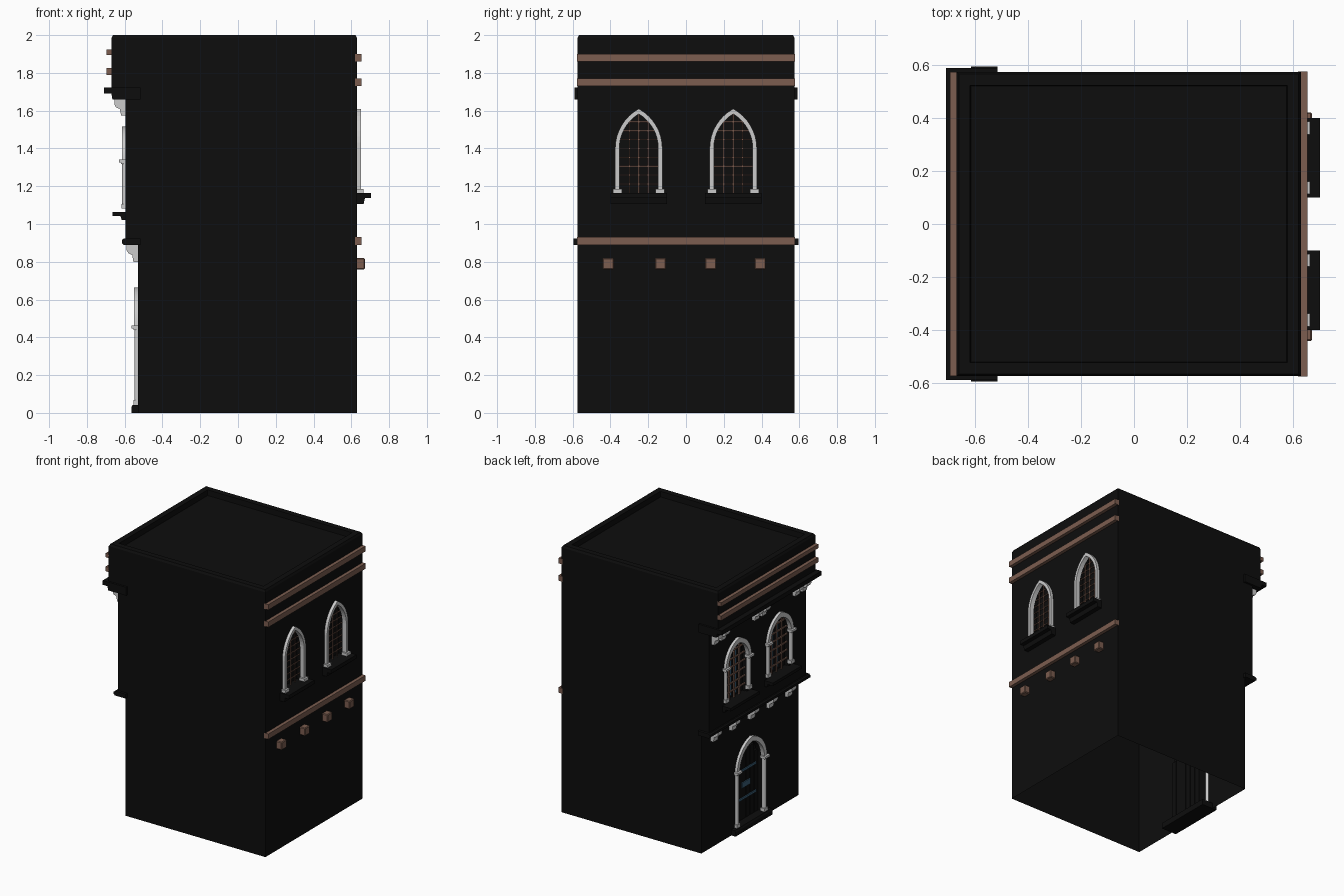
import bpy, bmesh, math
from mathutils import Matrix, Vector

if "Cube" in bpy.data.objects:
    bpy.data.objects.remove(bpy.data.objects["Cube"])


def material(name, rgb):
    m = bpy.data.materials.new(name)
    m.diffuse_color = (*rgb, 1)
    m.use_nodes = True
    m.node_tree.nodes["Principled BSDF"].inputs["Base Color"].default_value = m.diffuse_color
    return m


BLACK = material("dark_plaster", (0.004, 0.004, 0.004))
BROWN = material("brown_wood", (0.2, 0.11, 0.08))
BLUE = material("blue_iron", (0.04, 0.11, 0.18))


def finish(name, bm, mat=None, smooth=False):
    bmesh.ops.recalc_face_normals(bm, faces=bm.faces)
    me = bpy.data.meshes.new(name)
    bm.to_mesh(me)
    bm.free()
    ob = bpy.data.objects.new(name, me)
    bpy.context.collection.objects.link(ob)
    if mat:
        me.materials.append(mat)
    if smooth:
        bpy.ops.object.select_all(action='DESELECT')
        ob.select_set(True)
        bpy.context.view_layer.objects.active = ob
        bpy.ops.object.shade_smooth_by_angle(angle=math.radians(40))
    return ob


def box(bm, x0, x1, y0, y1, z0, z1):
    m = Matrix.Translation(((x0 + x1) / 2, (y0 + y1) / 2, (z0 + z1) / 2))
    bmesh.ops.create_cube(bm, size=1, matrix=m @ Matrix.Diagonal((abs(x1 - x0), y1 - y0, z1 - z0, 1)))


def prism(bm, pts, a, b, axis):
    """Extrude a (y,z) outline along x, or an (x,z) outline along y."""
    put = (lambda p, t: (t, p[0], p[1])) if axis == 'x' else (lambda p, t: (p[0], t, p[1]))
    lo = [bm.verts.new(put(p, a)) for p in pts]
    hi = [bm.verts.new(put(p, b)) for p in pts]
    bm.faces.new(lo)
    bm.faces.new(hi[::-1])
    for i in range(len(pts)):
        j = (i + 1) % len(pts)
        bm.faces.new((lo[j], lo[i], hi[i], hi[j]))


def half_at(w, h, dz):
    """Half width of a pointed arch at height dz above its springing."""
    r = (w * w + h * h) / (2 * w)
    return w if dz <= 0 else max(0, math.sqrt(max(0, r * r - dz * dz)) - (r - w))


def arch(yc, w, h, z0, zs, n=8):
    r = (w * w + h * h) / (2 * w)
    top = math.asin(min(1, h / r))
    side = [(w, z0)] + [(r * math.cos(top * i / n) - (r - w), zs + r * math.sin(top * i / n)) for i in range(n)]
    return [(yc - y, z) for y, z in side] + [(yc, zs + h)] + [(yc + y, z) for y, z in side[::-1]]


def arch_frame(bm, yc, w, h, z0, zs, t, x0, x1):
    out, inn = arch(yc, w, h, z0, zs), arch(yc, w - t, h - t * 1.25, z0, zs)
    rows = [[bm.verts.new((x, *p)) for p in line]
            for x, line in ((x0, out), (x1, out), (x1, inn), (x0, inn))]
    for k in range(4):
        a, b = rows[k], rows[(k + 1) % 4]
        for i in range(len(a) - 1):
            bm.faces.new((a[i], a[i + 1], b[i + 1], b[i]))
    for i in (0, -1):
        bm.faces.new([r[i] for r in rows])


def column(bm, x, y, z0, z1, r):
    bmesh.ops.create_cone(bm, cap_ends=True, segments=12, radius1=r, radius2=r, depth=z1 - z0,
                          matrix=Matrix.Translation((x, y, (z0 + z1) / 2)))


# Openings: centre, half width, rise, bottom, springing
DOOR = (0, 0.15, 0.185, 0.02, 0.45)
FRONT_WIN = [(y, 0.125, 0.155, 1.06, 1.33) for y in (-0.25, 0.25)]
REAR_WIN = [(y, 0.105, 0.185, 1.165, 1.40) for y in (-0.25, 0.25)]

# Body with stepped-out facade and sunken roof
bm = bmesh.new()
prism(bm, [(-0.53, 0), (0.63, 0), (0.63, 1.985), (-0.67, 1.985), (-0.67, 1.7), (-0.595, 1.7),
           (-0.595, 0.9), (-0.53, 0.9)], -0.575, 0.575, 'y')
bmesh.ops.recalc_face_normals(bm, faces=bm.faces)
roof = max(bm.faces, key=lambda f: f.calc_center_median().z)
for inset, dz in ((0.012, 0.015), (0.06, 0), (0.004, -0.04)):
    bmesh.ops.inset_region(bm, faces=[roof], thickness=inset)
    bmesh.ops.translate(bm, verts=roof.verts, vec=(0, 0, dz))
body = finish("building_body", bm, BLACK)

# Door and window recesses
bm = bmesh.new()
prism(bm, arch(*DOOR), -0.7, -0.48, 'x')
for w in FRONT_WIN:
    prism(bm, arch(*w), -0.8, -0.555, 'x')
for w in REAR_WIN:
    prism(bm, arch(*w), 0.59, 0.8, 'x')
cutter = finish("opening_cutter", bm)
cutter.hide_render = True
mod = body.modifiers.new("openings", 'BOOLEAN')
mod.operation, mod.solver, mod.object = 'DIFFERENCE', 'EXACT', cutter
bpy.context.view_layer.objects.active = body
bpy.ops.object.modifier_apply(modifier=mod.name)
bpy.data.objects.remove(cutter)

# Open underside
bm = bmesh.new()
bm.from_mesh(body.data)
under = [f for f in bm.faces if f.normal.z < -0.9 and f.calc_center_median().z < 0.005]
bmesh.ops.delete(bm, geom=under, context='FACES')
bm.to_mesh(body.data)
bm.free()

# Ledges between the storeys and under the parapet
bm = bmesh.new()
prism(bm, [(-0.515, 0.89), (-0.605, 0.89), (-0.615, 0.898), (-0.615, 0.915), (-0.605, 0.923), (-0.515, 0.923)],
      -0.595, 0.595, 'y')
prism(bm, [(-0.515, 1.66), (-0.665, 1.66), (-0.67, 1.69), (-0.71, 1.69), (-0.71, 1.722), (-0.515, 1.722)],
      -0.59, 0.59, 'y')
finish("facade_ledges", bm, BLACK)

# Wooden bands
bm = bmesh.new()
for z0, z1 in ((1.79, 1.825), (1.895, 1.925)):
    box(bm, -0.695, -0.66, -0.575, 0.575, z0, z1)
for z0, z1 in ((0.89, 0.93), (1.73, 1.77), (1.86, 1.9)):
    box(bm, 0.62, 0.655, -0.576, 0.576, z0, z1)
finish("wooden_bands", bm, BROWN)

# Beam ends
bm = bmesh.new()
for y in (-0.412, -0.135, 0.13, 0.392):
    box(bm, 0.6, 0.672, y - 0.03, y + 0.03, 0.76, 0.82)
bmesh.ops.bevel(bm, geom=bm.edges[:], offset=0.005, segments=1, affect='EDGES')
finish("beam_ends", bm, BROWN)

# Stone corbels
bm = bmesh.new()


def corbel(y, xw, out, z0, z1):
    zm, d = (z0 + z1) / 2, xw - out
    prism(bm, [(xw + 0.01, z0), (xw - d * 0.4, z0), (xw - d * 0.5, zm - 0.01), (xw - d * 0.85, zm),
               (out, zm + 0.015), (out, z1), (xw + 0.01, z1)], y - 0.026, y + 0.026, 'y')


for i in range(5):
    corbel(-0.44 + 0.22 * i, -0.53, -0.59, 0.8, 0.892)
for y in (-0.48, 0, 0.48):
    for s in (-0.043, 0.043):
        corbel(y + s, -0.595, -0.655, 1.575, 1.662)
finish("stone_corbels", bm)

# Stone surrounds on the facade: arch, columns, capitals and bases
bm = bmesh.new()
for (yc, w, h, z0, zs), wall in [(DOOR, -0.53)] + [(f, -0.595) for f in FRONT_WIN]:
    t = 0.03
    zb = z0 + 0.022
    arch_frame(bm, yc, w + t - 0.003, h + t, zs, zs, t, wall - 0.02, wall + 0.01)
    for s in (-1, 1):
        y = yc + s * (w + t / 2 - 0.002)
        column(bm, wall - 0.004, y, zb, zs, 0.015)
        box(bm, wall - 0.024, wall + 0.01, y - 0.022, y + 0.022, zs - 0.012, zs + 0.012)
        box(bm, wall - 0.034, wall + 0.01, y - 0.028, y + 0.028, zs - 0.004, zs + 0.012)
        box(bm, wall - 0.022, wall + 0.01, y - 0.02, y + 0.02, zb, zb + 0.025)
finish("facade_stone_surrounds", bm, smooth=True)

# Stone surrounds on the right wall
bm = bmesh.new()
for yc, w, h, z0, zs in REAR_WIN:
    arch_frame(bm, yc, w + 0.02, h + 0.025, z0, zs, 0.022, 0.62, 0.652)
    for s in (-1, 1):
        y = yc + s * (w + 0.008)
        box(bm, 0.62, 0.665, y - 0.024, y + 0.024, z0, z0 + 0.02)
finish("side_window_surrounds", bm)

# Window sills
bm = bmesh.new()
for y in (-0.25, 0.25):
    prism(bm, [(0.62, 1.105), (0.665, 1.105), (0.672, 1.137), (0.703, 1.137), (0.703, 1.165), (0.62, 1.165)],
          y - 0.15, y + 0.15, 'y')
    prism(bm, [(-0.58, 1.02), (-0.615, 1.02), (-0.622, 1.042), (-0.665, 1.042), (-0.665, 1.064), (-0.58, 1.064)],
          y - 0.17, y + 0.17, 'y')
finish("window_sills", bm, BLACK)


# Lattice bars clipped to the arch outline
def lattice(bm, spec, x, step, gap, t=0.003):
    yc, w, h, z0, zs = spec
    for k in (-1, 0, 1):
        top = zs
        while half_at(w, h, top - zs) > abs(k * gap) and top < zs + h:
            top += 0.005
        box(bm, x - t, x + t, yc + k * gap - t, yc + k * gap + t, z0, top)
    z = z0 + step
    while z < zs + h - 0.03:
        hw = half_at(w, h, z - zs)
        box(bm, x - t, x + t, yc - hw, yc + hw, z - t, z + t)
        z += step


bm = bmesh.new()
for w in REAR_WIN:
    lattice(bm, w, 0.612, 0.047, 0.05)
finish("side_window_lattice", bm, BROWN)
bm = bmesh.new()
for w in FRONT_WIN:
    lattice(bm, w, -0.575, 0.06, 0.06, 0.005)
finish("facade_window_lattice", bm, BROWN)
bm = bmesh.new()
for yc, w, h, z0, zs in FRONT_WIN:
    for k in (-0.03, 0.03):
        box(bm, -0.565, -0.56, yc + k - 0.012, yc + k + 0.012, z0 + 0.02, zs + 0.09)
finish("facade_window_glass", bm, BLUE)

# Door planks, iron fittings and step
bm = bmesh.new()
yc, w, h, z0, zs = DOOR
for i in range(6):
    y = -0.125 + 0.05 * i
    top = zs + h * (1 - abs(y) / w) ** 0.6
    box(bm, -0.495, -0.47, y - 0.023, y + 0.023, 0.02, top - 0.01)
finish("door_planks", bm, BLACK)
bm = bmesh.new()
for z, hz, hw in ((0.2, 0.008, 0.12), (0.3, 0.02, 0.05), (0.41, 0.008, 0.12)):
    box(bm, -0.502, -0.49, -hw, hw, z - hz, z + hz)
finish("door_iron_fittings", bm, BLUE)
bm = bmesh.new()
prism(bm, [(-0.44, 0), (-0.565, 0), (-0.565, 0.03), (-0.557, 0.043), (-0.44, 0.043)], -0.22, 0.22, 'y')
finish("door_step", bm, BLACK)
